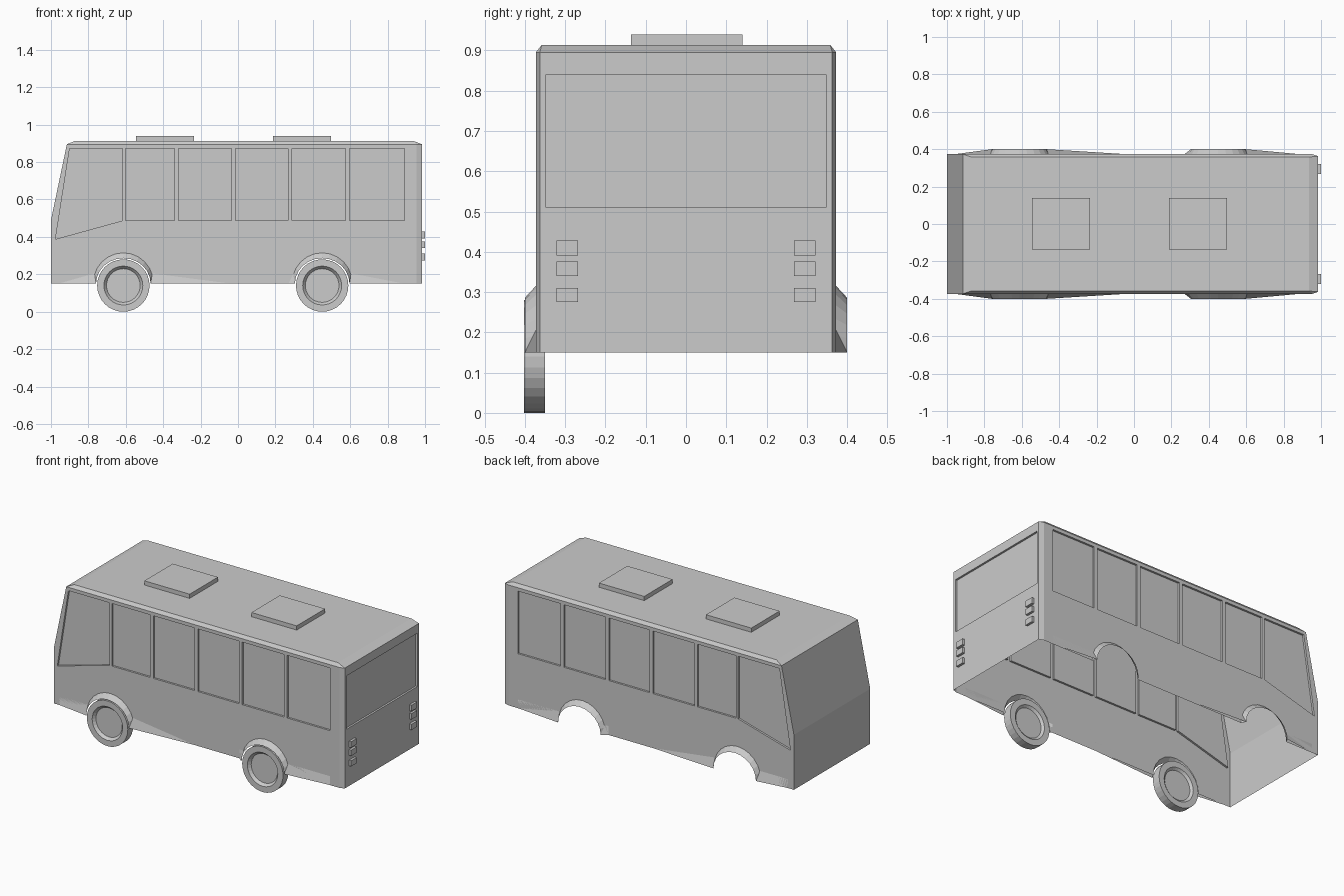
import bpy, bmesh, math
from mathutils import Vector

if "Cube" in bpy.data.objects:
    bpy.data.objects.remove(bpy.data.objects["Cube"])

grey = bpy.data.materials.new("plain_grey")
grey.use_nodes = True
colour = (0.6, 0.6, 0.6, 1)
grey.diffuse_color = colour
grey.node_tree.nodes["Principled BSDF"].inputs["Base Color"].default_value = colour

WALL, BACK_Y, ROOF_Y, LIP = 0.373, 0.363, 0.358, 0.40
LOW, EAVE, TOP = 0.15, 0.895, 0.914
RECESS = 0.012
AXLES = (-0.613, 0.45)


def finish(name, bm):
    bmesh.ops.remove_doubles(bm, verts=bm.verts, dist=0.0005)
    bmesh.ops.recalc_face_normals(bm, faces=bm.faces)
    mesh = bpy.data.meshes.new(name)
    bm.to_mesh(mesh)
    bm.free()
    mesh.materials.append(grey)
    obj = bpy.data.objects.new(name, mesh)
    bpy.context.collection.objects.link(obj)
    return obj


def face(bm, points):
    return bm.faces.new([bm.verts.new(p) for p in points])


def loop(bm, points):
    verts = [bm.verts.new(p) for p in points]
    return [bm.edges.new((a, b)) for a, b in zip(verts, verts[1:] + verts[:1])]


def panel(bm, outline, windows, normal):
    """Flat wall with recessed window panes."""
    normal = Vector(normal)
    edges = loop(bm, outline)
    for window in windows:
        edges += loop(bm, window)
        inner = [Vector(p) - normal * RECESS for p in window]
        face(bm, inner)
        for i in range(len(window)):
            face(bm, (window[i - 1], window[i], inner[i], inner[i - 1]))
    bmesh.ops.triangle_fill(bm, use_beauty=True, edges=edges, normal=normal)


def arch(cx, half_width, height, steps=12):
    """Half ellipse from the front side of a wheel to the rear."""
    return [(cx - half_width * math.cos(math.pi * i / steps),
             LOW + height * math.sin(math.pi * i / steps)) for i in range(steps + 1)]


def box(name, lo, hi):
    bm = bmesh.new()
    bmesh.ops.create_cube(bm, size=1)
    for v in bm.verts:
        v.co = [l + (c + 0.5) * (h - l) for c, l, h in zip(v.co, lo, hi)]
    return finish(name, bm)


# Side outline with wheel cutouts, and side window outlines
side = [(-1, LOW)]
for cx in AXLES:
    side += arch(cx, 0.162, 0.165)
side += [(0.955, LOW), (0.955, EAVE), (-0.915, EAVE), (-1, 0.49)]
panes = [[(-0.976, 0.388), (-0.618, 0.487), (-0.618, 0.874), (-0.9, 0.874)]]
for a, b in ((-0.602, -0.34), (-0.318, -0.035), (-0.013, 0.267),
             (0.29, 0.575), (0.597, 0.89)):
    panes.append([(a, 0.487), (b, 0.487), (b, 0.874), (a, 0.874)])

# Body shell, open underneath
body = bmesh.new()
for s in (-1, 1):
    def on_wall(points):
        return [(x, s * WALL, z) for x, z in points]
    panel(body, on_wall(side), [on_wall(p) for p in panes], (0, s, 0))
    # rear corner chamfer
    face(body, [(0.955, s * WALL, LOW), (0.985, s * BACK_Y, LOW),
                (0.985, s * BACK_Y, EAVE), (0.955, s * WALL, EAVE)])
    # sloping roof edge
    face(body, [(-0.915, s * WALL, EAVE), (0.955, s * WALL, EAVE),
                (0.935, s * ROOF_Y, TOP), (-0.87, s * ROOF_Y, TOP)])
    face(body, [(0.955, s * WALL, EAVE), (0.985, s * BACK_Y, EAVE),
                (0.935, s * ROOF_Y, TOP)])


def span(a, b):
    """Quad across the body between two (x, half width, z) stations."""
    face(body, [(a[0], -a[1], a[2]), (a[0], a[1], a[2]),
                (b[0], b[1], b[2]), (b[0], -b[1], b[2])])


# Front, windscreen and roof
stations = [(-1, WALL, LOW), (-1, WALL, 0.49), (-0.915, WALL, EAVE),
            (-0.87, ROOF_Y, TOP), (0.935, ROOF_Y, TOP), (0.985, BACK_Y, EAVE)]
for a, b in zip(stations, stations[1:]):
    span(a, b)


def rear(y, low, high):
    return [(0.985, -y, low), (0.985, y, low), (0.985, y, high), (0.985, -y, high)]


# Back wall with rear window
panel(body, rear(BACK_Y, LOW, EAVE), [rear(0.347, 0.51, 0.84)], (1, 0, 0))
finish("body_shell", body)

# Flared wheel arches with tapering skirts
for s, label in ((-1, "right"), (1, "left")):
    bm = bmesh.new()
    for cx, ends in zip(AXLES, ((-0.96, -0.035), (0.27, 0.89))):
        outer, inner = arch(cx, 0.162, 0.165), arch(cx, 0.146, 0.136)
        for i in range(len(outer) - 1):
            face(bm, [(outer[i][0], s * WALL, outer[i][1]),
                      (outer[i + 1][0], s * WALL, outer[i + 1][1]),
                      (inner[i + 1][0], s * LIP, inner[i + 1][1]),
                      (inner[i][0], s * LIP, inner[i][1])])
        for d, far in zip((-1, 1), ends):
            face(bm, [(far, s * WALL, LOW), (far, s * WALL, 0.205),
                      (cx + d * 0.154, s * WALL, 0.205),
                      (cx + d * 0.146, s * LIP, LOW)])
    finish("wheel_arches_" + label, bm)

# Wheels, turned from a (radius, y) profile
profile = [(0, -0.385), (0.09, -0.385), (0.104, -0.402), (0.14, -0.402),
           (0.14, -0.35), (0.104, -0.35), (0.09, -0.362), (0, -0.362)]
for cx, label in zip(AXLES, ("front", "rear")):
    bm = bmesh.new()
    edges = []
    verts = [bm.verts.new((cx + r, y, 0.14)) for r, y in profile]
    edges = [bm.edges.new(pair) for pair in zip(verts, verts[1:])]
    bmesh.ops.spin(bm, geom=verts + edges, cent=(cx, 0, 0.14), axis=(0, 1, 0),
                   angle=math.tau, steps=32, use_merge=False)
    finish(label + "_wheel", bm)

# Roof hatches
for x, label in ((-0.545, "front"), (0.188, "rear")):
    box(label + "_roof_hatch", (x, -0.137, 0.905), (x + 0.31, 0.14, 0.94))

# Tail lamps
for s, label in ((-1, "right"), (1, "left")):
    for i, (low, high) in enumerate(((0.275, 0.31), (0.34, 0.376), (0.391, 0.428))):
        y0, y1 = sorted((s * 0.268, s * 0.322))
        box(f"tail_lamp_{label}_{i + 1}", (0.98, y0, low), (1.0, y1, high))
